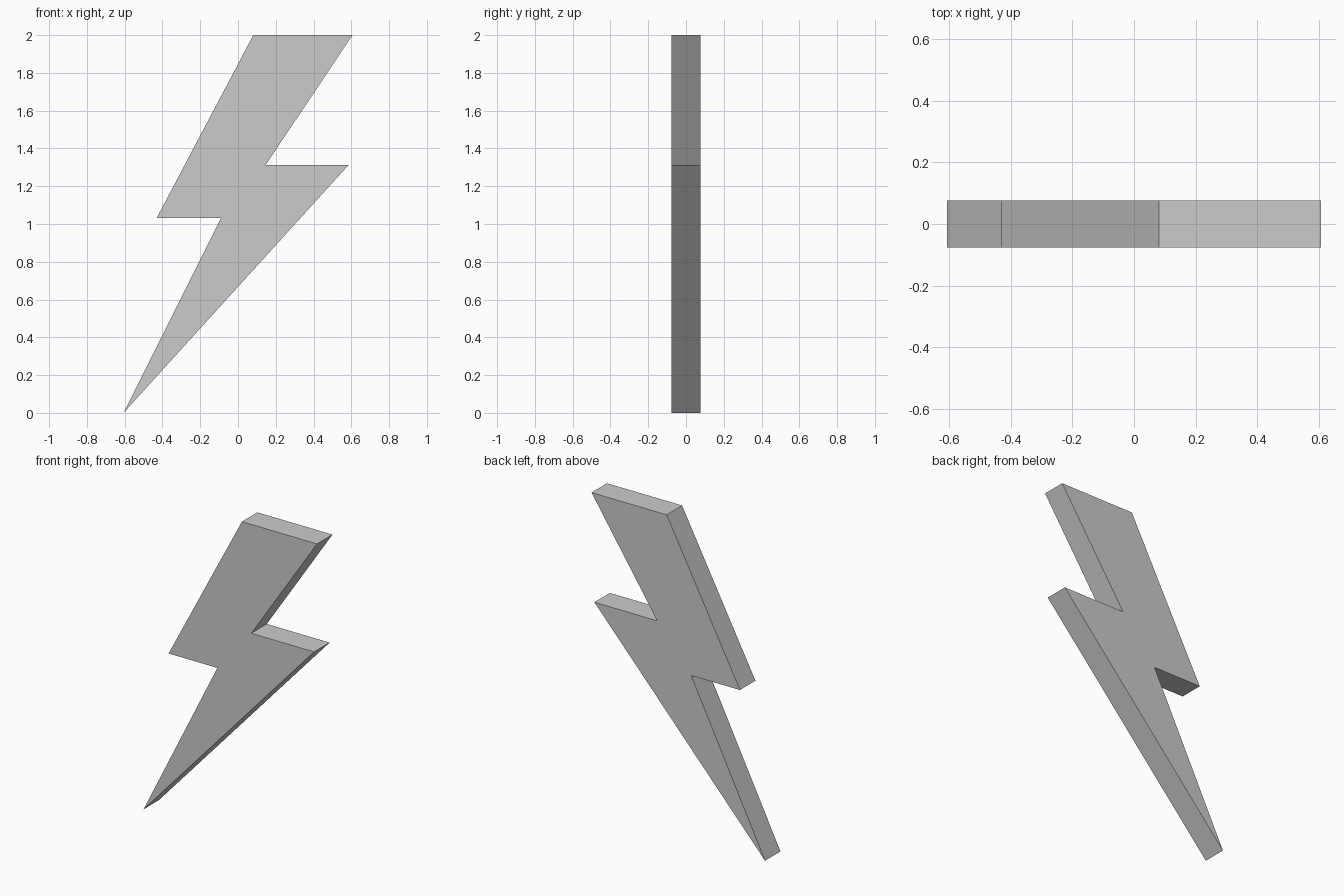
import bpy
import bmesh

cube = bpy.data.objects.get("Cube")
if cube:
    bpy.data.objects.remove(cube, do_unlink=True)

HALF_DEPTH = 0.077

# Plain grey finish
grey = bpy.data.materials.new("grey")
grey.use_nodes = True
colour = (0.6, 0.6, 0.6, 1.0)
grey.diffuse_color = colour
grey.node_tree.nodes["Principled BSDF"].inputs["Base Color"].default_value = colour

# Zigzag outline in x and z, anticlockwise from the bottom tip
outline = [
    (-0.606, 0.0),
    (0.586, 1.313),
    (0.147, 1.313),
    (0.606, 2.0),
    (0.081, 2.0),
    (-0.431, 1.031),
    (-0.09, 1.031),
]

# Extrude the outline from front to back
bm = bmesh.new()
front = bm.faces.new([bm.verts.new((x, -HALF_DEPTH, z)) for x, z in outline])
extruded = bmesh.ops.extrude_face_region(bm, geom=[front], use_keep_orig=True)
back_verts = [v for v in extruded["geom"] if isinstance(v, bmesh.types.BMVert)]
bmesh.ops.translate(bm, vec=(0, 2 * HALF_DEPTH, 0), verts=back_verts)
bmesh.ops.recalc_face_normals(bm, faces=bm.faces)

mesh = bpy.data.meshes.new("lightning_bolt")
bm.to_mesh(mesh)
bm.free()
mesh.materials.append(grey)
bolt = bpy.data.objects.new("lightning_bolt", mesh)
bpy.context.collection.objects.link(bolt)
